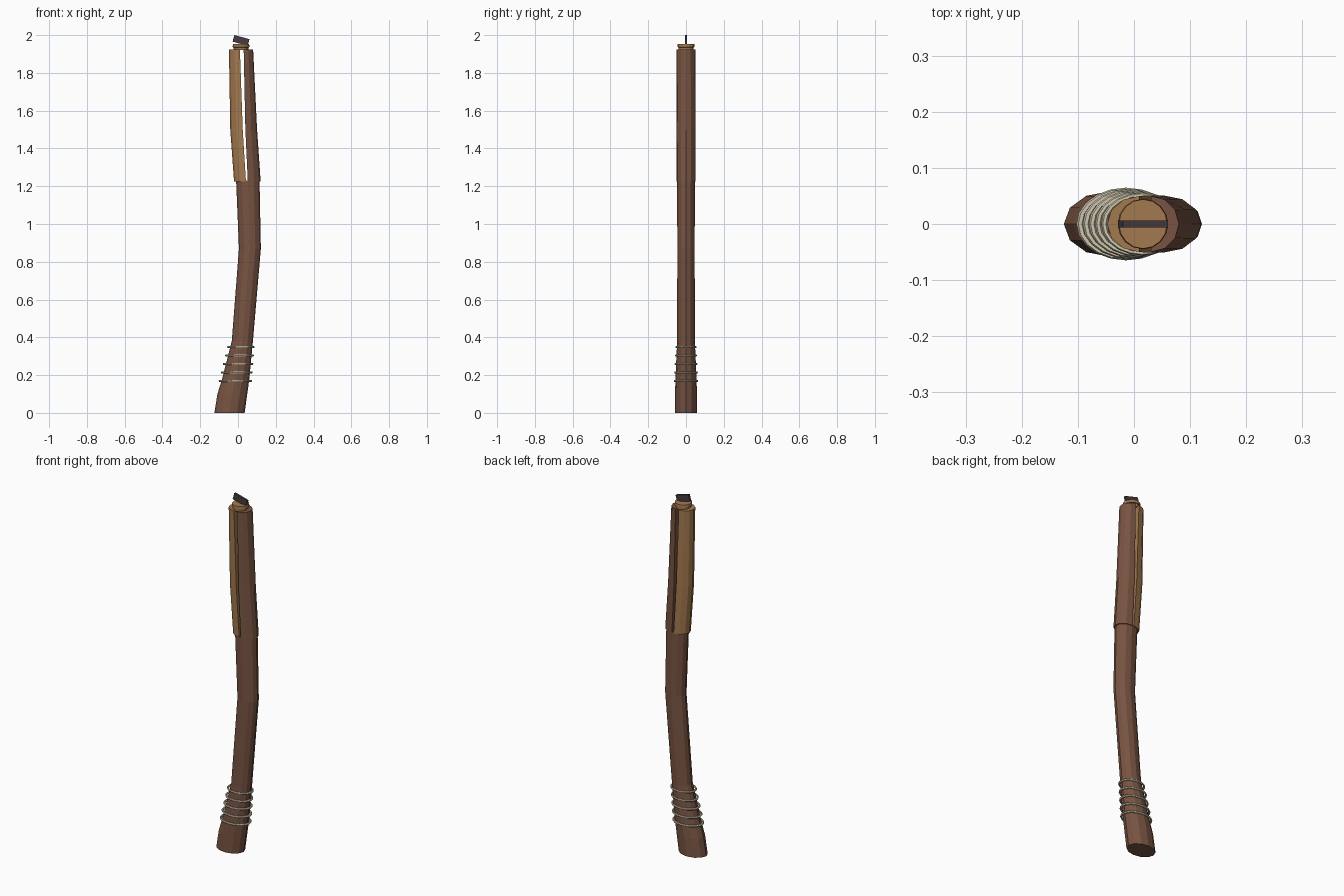
import bpy, bmesh, math

if "Cube" in bpy.data.objects:
    bpy.data.objects.remove(bpy.data.objects["Cube"])


def srgb(r, g, b):
    f = lambda c: c / 12.92 if c <= 0.04045 else ((c + 0.055) / 1.055) ** 2.4
    return [f(c / 255) for c in (r, g, b)] + [1.0]


def material(name, color):
    m = bpy.data.materials.new(name)
    m.use_nodes = True
    m.diffuse_color = color
    m.node_tree.nodes["Principled BSDF"].inputs["Base Color"].default_value = color
    return m


BARK = material("dark brown wood", srgb(120, 84, 66))
TAN = material("tan wood", srgb(164, 122, 79))
CORD = material("pale cord", srgb(206, 198, 174))
IRON = material("dark metal", srgb(70, 60, 63))


def finish(bm, name, mat):
    bmesh.ops.recalc_face_normals(bm, faces=bm.faces[:])
    me = bpy.data.meshes.new(name)
    bm.to_mesh(me)
    bm.free()
    me.materials.append(mat)
    ob = bpy.data.objects.new(name, me)
    bpy.context.collection.objects.link(ob)
    return ob


def loft(name, mat, sections, start=0.0, sweep=math.tau, count=12):
    """Skin elliptical sections (cx, z, rx, ry); a partial sweep gives a D shape."""
    bm = bmesh.new()
    full = sweep > 6
    steps = count if full else count - 1
    rings = []
    for cx, z, rx, ry in sections:
        angles = [start + sweep * i / steps for i in range(count)]
        rings.append([bm.verts.new((cx + rx * math.cos(a), ry * math.sin(a), z))
                      for a in angles])
    for low, high in zip(rings, rings[1:]):
        for i in range(count):
            j = (i + 1) % count
            bm.faces.new((low[i], low[j], high[j], high[i]))
    bm.faces.new(rings[0])
    bm.faces.new(rings[-1])
    return finish(bm, name, mat)


# Bent shaft, flaring at the foot
loft("shaft", BARK, [
    (-0.045, 0, 0.08, 0.058), (-0.03, 0.1, 0.079, 0.058),
    (-0.012, 0.18, 0.072, 0.056), (0.023, 0.38, 0.056, 0.047),
    (0.063, 0.87, 0.058, 0.046), (0.052, 1.23, 0.062, 0.047)])

# Split upper end: two D-shaped halves with a narrow gap
loft("split_half_left", BARK, [
    (0.052, 1.225, 0.068, 0.051), (0.039, 1.5, 0.062, 0.051),
    (0.03, 1.925, 0.05, 0.05)], -math.pi / 2, math.pi, 7)
loft("split_half_right", TAN, [
    (0.042, 1.225, 0.063, 0.05), (0.025, 1.5, 0.066, 0.051),
    (0.01, 1.925, 0.058, 0.05)], math.pi / 2, math.pi, 7)

# End cap with a slightly wider rim
loft("end_cap", TAN, [
    (0.016, 1.92, 0.038, 0.04), (0.016, 1.935, 0.039, 0.041),
    (0.016, 1.937, 0.045, 0.045), (0.016, 1.952, 0.043, 0.044)], count=16)

# Tilted blade set in the cap
bpy.ops.mesh.primitive_cube_add(size=1, location=(0.016, 0, 1.972),
                                rotation=(0, math.radians(15), 0))
blade = bpy.context.object
blade.name = "blade"
blade.scale = (0.083, 0.012, 0.036)
blade.data.materials.append(IRON)

# Cord rings wound around the grip
for i in range(5):
    t = i / 4
    bpy.ops.mesh.primitive_torus_add(
        major_segments=20, minor_segments=6, major_radius=1, minor_radius=0.08,
        location=(-0.014 + 0.029 * t, 0, 0.17 + 0.178 * t))
    ring = bpy.context.object
    ring.name = "cord_ring_%d" % (i + 1)
    ring.scale = (0.082 - 0.014 * t, 0.06 - 0.008 * t, 0.075)
    ring.data.materials.append(CORD)
    bpy.ops.object.shade_smooth_by_angle(angle=math.radians(50))
